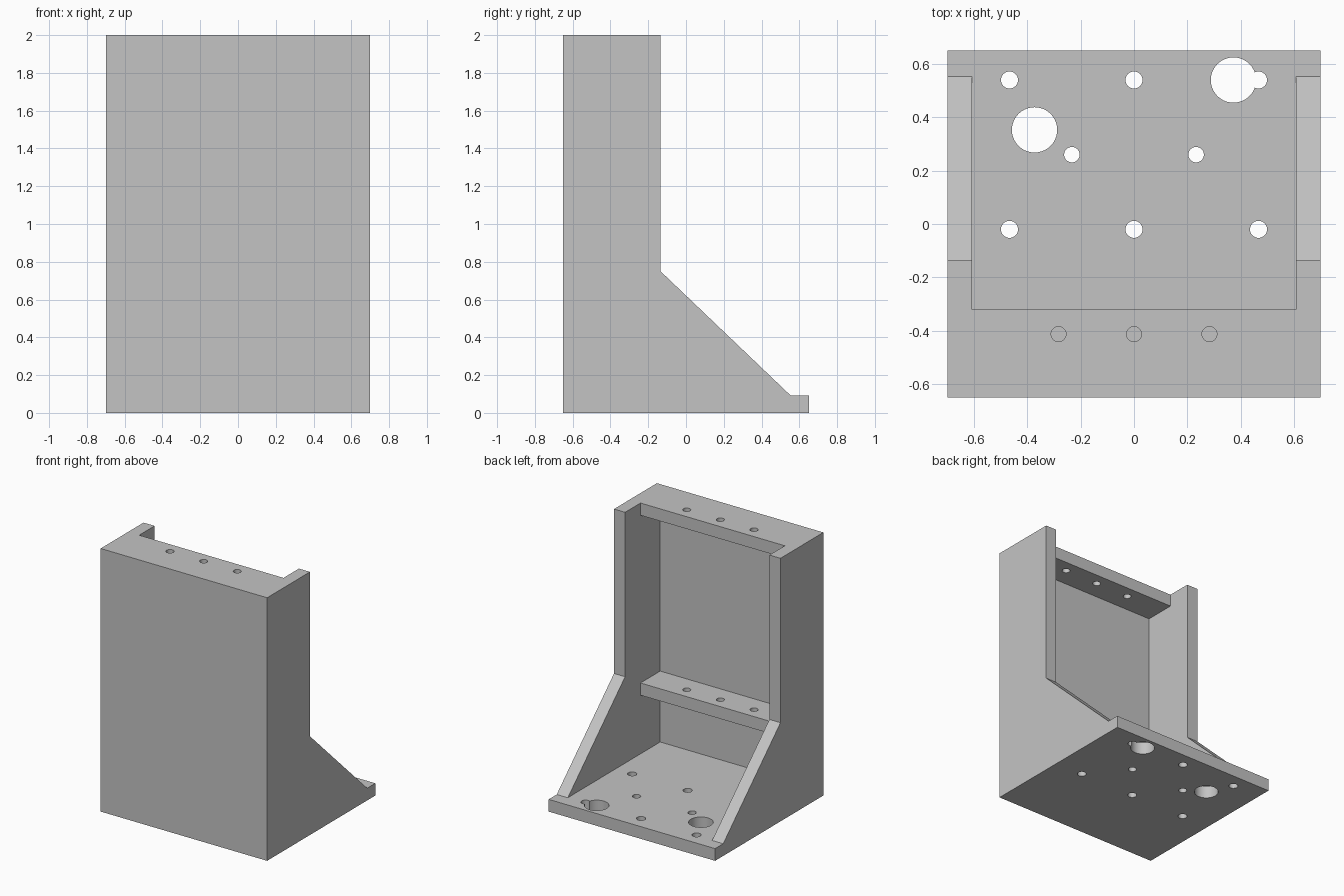
import bpy
import bmesh
from mathutils import Matrix, Vector

if "Cube" in bpy.data.objects:
    bpy.data.objects.remove(bpy.data.objects["Cube"], do_unlink=True)

# Overall half width, half depth, height and wall thickness
W, D, H, T = 0.7, 0.65, 2.0, 0.093
IN_X, IN_Y = W - T, T - D
RIB_Y = -0.32

grey = bpy.data.materials.new("cast grey")
grey.use_nodes = True
grey.diffuse_color = (0.55, 0.55, 0.55, 1)
grey.node_tree.nodes["Principled BSDF"].inputs["Base Color"].default_value = grey.diffuse_color


def make_object(name, bm):
    bmesh.ops.recalc_face_normals(bm, faces=bm.faces)
    mesh = bpy.data.meshes.new(name)
    bm.to_mesh(mesh)
    bm.free()
    mesh.materials.append(grey)
    obj = bpy.data.objects.new(name, mesh)
    bpy.context.collection.objects.link(obj)
    return obj


def box(name, low, high):
    low, high = Vector(low), Vector(high)
    bm = bmesh.new()
    place = Matrix.Translation((low + high) / 2) @ Matrix.Diagonal((high - low).to_4d())
    bmesh.ops.create_cube(bm, size=1, matrix=place)
    return make_object(name, bm)


def side_wall(name, x, profile):
    bm = bmesh.new()
    face = bm.faces.new([bm.verts.new((x, y, z)) for y, z in profile])
    grown = bmesh.ops.extrude_face_region(bm, geom=[face])["geom"]
    moved = [v for v in grown if isinstance(v, bmesh.types.BMVert)]
    bmesh.ops.translate(bm, verts=moved, vec=(T, 0, 0))
    return make_object(name, bm)


def select_only(obj):
    bpy.ops.object.select_all(action="DESELECT")
    obj.select_set(True)
    bpy.context.view_layer.objects.active = obj


def drill(obj, holes, z):
    """Cut round vertical holes, given as (x, y, radius), through a plate."""
    for x, y, radius in holes:
        bm = bmesh.new()
        bmesh.ops.create_cone(bm, cap_ends=True, segments=40, radius1=radius, radius2=radius,
                              depth=4 * T, matrix=Matrix.Translation((x, y, z)))
        cutter = make_object("drill", bm)
        cutter.hide_render = True
        cut = obj.modifiers.new("hole", "BOOLEAN")
        cut.operation, cut.solver, cut.object = "DIFFERENCE", "EXACT", cutter
        select_only(obj)
        bpy.ops.object.modifier_apply(modifier=cut.name)
        bpy.data.objects.remove(cutter, do_unlink=True)
    select_only(obj)
    bpy.ops.object.shade_smooth_by_angle()


# Base with bolt holes and two large openings
base = box("base_plate", (-W, -D, 0), (W, D, T))
holes = [(x, y, 0.032) for y in (0.54, -0.02) for x in (-0.467, 0, 0.467)]
holes += [(x, 0.26, 0.029) for x in (-0.233, 0.233)]
holes += [(-0.373, 0.353, 0.085), (0.373, 0.54, 0.085)]
drill(base, holes, T / 2)

# Upright mounting face
box("front_wall", (-W, -D, T), (W, IN_Y, H))

# Side walls, sloping down to the base
outline = [(IN_Y, T), (0.553, T), (-0.135, 0.75), (-0.135, H), (IN_Y, H)]
side_wall("left_wall", IN_X, outline)
side_wall("right_wall", -W, outline)

# Cross ribs, each with a row of holes
for name, top in (("middle_rib", 0.632), ("top_rib", H)):
    rib = box(name, (-IN_X, IN_Y, top - T), (IN_X, RIB_Y, top))
    drill(rib, [(x, -0.413, 0.028) for x in (-0.283, 0, 0.283)], top - T / 2)
